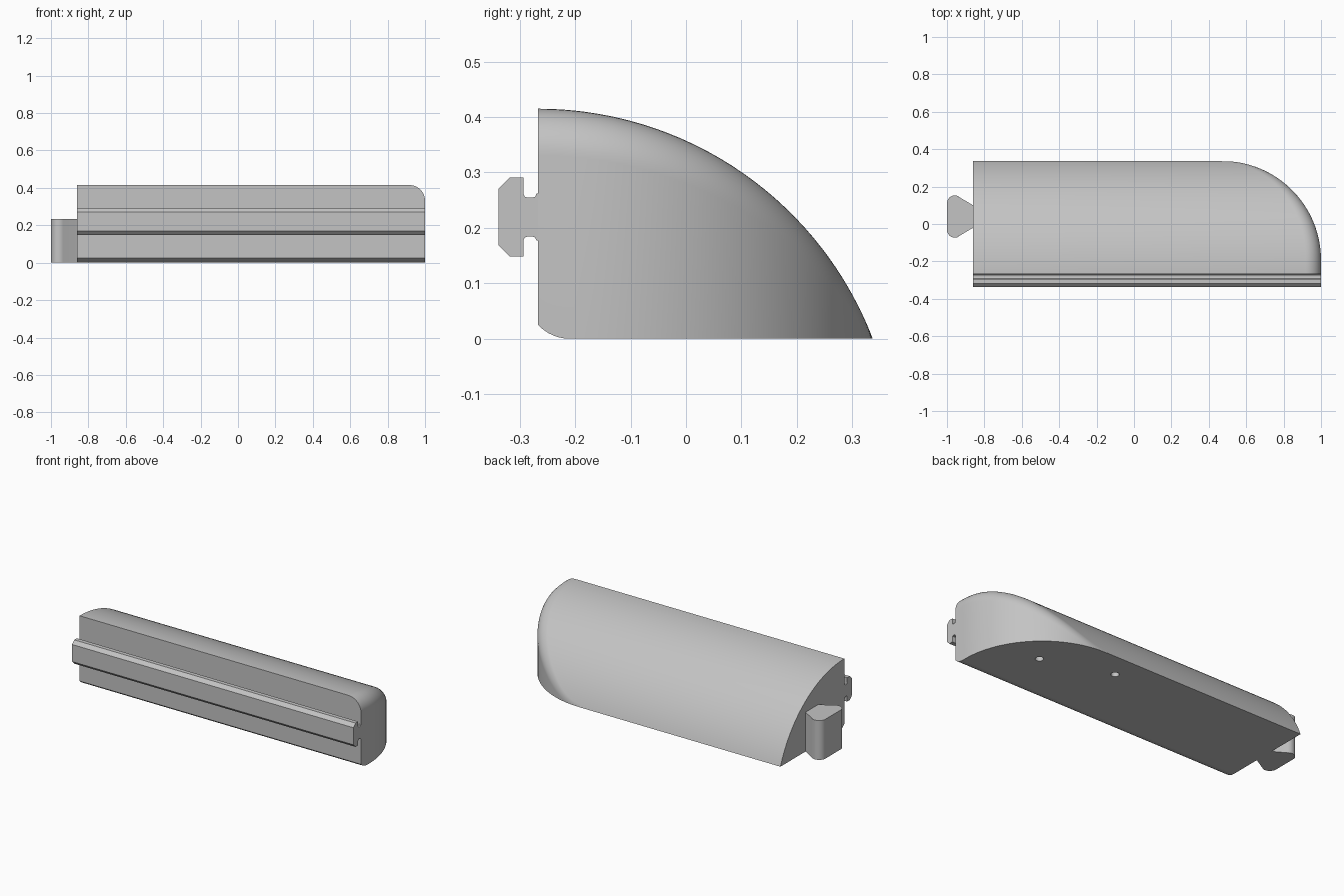
import bpy, bmesh, math
from mathutils import Vector

if "Cube" in bpy.data.objects:
    bpy.data.objects.remove(bpy.data.objects["Cube"])

grey = bpy.data.materials.new("light grey")
grey.diffuse_color = (0.55, 0.55, 0.55, 1)
grey.use_nodes = True
grey.node_tree.nodes["Principled BSDF"].inputs["Base Color"].default_value = grey.diffuse_color

LEFT, RIGHT, FRONT, BACK = -0.86, 1.0, -0.267, 0.337
R, ZA = 0.647, -0.232              # curved back: cylinder along x, axis at (FRONT, ZA)
RB = 0.53                          # rounded plan corner
XB, YB = RIGHT - RB, BACK - RB
F = 0.083                          # fillet between the two


def finish(bm, name):
    bmesh.ops.remove_doubles(bm, verts=bm.verts, dist=1e-5)
    bmesh.ops.dissolve_degenerate(bm, edges=bm.edges, dist=1e-5)
    bmesh.ops.recalc_face_normals(bm, faces=bm.faces)
    me = bpy.data.meshes.new(name)
    bm.to_mesh(me)
    bm.free()
    me.materials.append(grey)
    ob = bpy.data.objects.new(name, me)
    bpy.context.collection.objects.link(ob)
    return ob


def smooth(ob):
    bpy.ops.object.select_all(action='DESELECT')
    ob.select_set(True)
    bpy.context.view_layer.objects.active = ob
    bpy.ops.object.shade_smooth_by_angle(angle=math.radians(25))


def prism(name, pts, depth):
    """Extrude a closed outline along a vector."""
    bm = bmesh.new()
    face = bm.faces.new([bm.verts.new(p) for p in pts])
    ext = bmesh.ops.extrude_face_region(bm, geom=[face], use_keep_orig=True)
    bmesh.ops.translate(bm, vec=depth,
                        verts=[v for v in ext['geom'] if isinstance(v, bmesh.types.BMVert)])
    return finish(bm, name)


def floor_z(y):
    """Rounded lower front edge."""
    r, y0 = 0.0775, -0.21
    return r - math.sqrt(r * r - (y - y0) ** 2) if y < y0 else 0.0


def section(y, x, n_wall, steps=10):
    """Loop through back surface, fillet, wall and underside for one fillet centre."""
    dy = y - FRONT
    dz = math.sqrt((R - F) ** 2 - dy * dy)
    c = Vector((x, y, ZA + dz))
    n_back = Vector((0, dy, dz)).normalized()
    ang = n_back.angle(n_wall)

    def arc(s):
        return c + F * (n_back * math.sin((1 - s) * ang) + n_wall * math.sin(s * ang)) / math.sin(ang)

    end = 1.0
    if arc(1).z < 0:               # stop the fillet at the ground
        lo, hi = 0.0, 1.0
        for _ in range(40):
            mid = (lo + hi) / 2
            lo, hi = (mid, hi) if arc(mid).z > 0 else (lo, mid)
        end = lo
    pts = [arc(end * i / steps) for i in range(steps + 1)]
    last = pts[-1]
    zf = floor_z(last.y)
    return ([Vector((LEFT, pts[0].y, pts[0].z))] + pts +
            [Vector((last.x, last.y, zf)), Vector((LEFT, last.y, zf))])


# Main body: sections swept from the front face round the corner to the back edge
rows = []
for i in range(8):
    rows.append(section(FRONT + (YB - FRONT) * i / 8, RIGHT - F, Vector((1, 0, 0))))
for i in range(33):
    a = math.pi / 2 * i / 32
    n = Vector((math.cos(a), math.sin(a), 0))
    rows.append(section(YB + (RB - F) * n.y, XB + (RB - F) * n.x, n))
tip = Vector((XB, BACK, 0))
edge = Vector((LEFT, BACK, 0))
rows.append([edge] + [tip] * (len(rows[0]) - 2) + [edge])

bm = bmesh.new()
grid = [[bm.verts.new(p) for p in row] for row in rows]
count = len(grid[0])
for r0, r1 in zip(grid, grid[1:]):
    for j in range(count):
        k = (j + 1) % count
        bm.faces.new((r0[j], r0[k], r1[k], r1[j]))
bm.faces.new(grid[0])
body = finish(bm, "body")

# Two round holes in the underside
for hx, hy in ((0.70, 0.06), (0.29, 0.19)):
    ring = [(hx + 0.022 * math.cos(t * math.pi / 12), hy + 0.022 * math.sin(t * math.pi / 12), -0.05)
            for t in range(24)]
    cutter = prism("hole_cutter", ring, (0, 0, 0.13))
    cutter.hide_render = True
    mod = body.modifiers.new("hole", 'BOOLEAN')
    mod.operation, mod.solver, mod.object = 'DIFFERENCE', 'EXACT', cutter
    bpy.context.view_layer.objects.active = body
    bpy.ops.object.modifier_apply(modifier=mod.name)
    bpy.data.objects.remove(cutter)
smooth(body)

# T-shaped rail along the front: upper half mirrored about its middle height
MID = 0.2195
half = [(FRONT + 0.002, 0.043), (-0.270, 0.042), (-0.272, 0.037), (-0.276, 0.0355), (-0.287, 0.0355),
        (-0.291, 0.037), (-0.293, 0.041), (-0.293, 0.071), (-0.318, 0.071), (-0.338, 0.051)]
outline = [(y, MID + h) for y, h in half] + [(y, MID - h) for y, h in reversed(half)]
rail = prism("front_rail", [(LEFT, y, z) for y, z in outline], (RIGHT - LEFT, 0, 0))
smooth(rail)

# Dovetail connector on the left end, with rounded outer corners
CY = 0.04
side = [(LEFT + 0.002, 0.059), (LEFT, 0.06), (-0.938, 0.106)]
cx, cr, cy = -0.958, 0.042, 0.071
side += [(cx + cr * math.cos(math.radians(a)), cy + cr * math.sin(math.radians(a)))
         for a in range(60, 181, 12)]
plan = [(x, CY + w) for x, w in side] + [(x, CY - w) for x, w in reversed(side)]
dovetail = prism("dovetail_connector", [(x, y, 0.0) for x, y in plan], (0, 0, 0.235))
smooth(dovetail)
